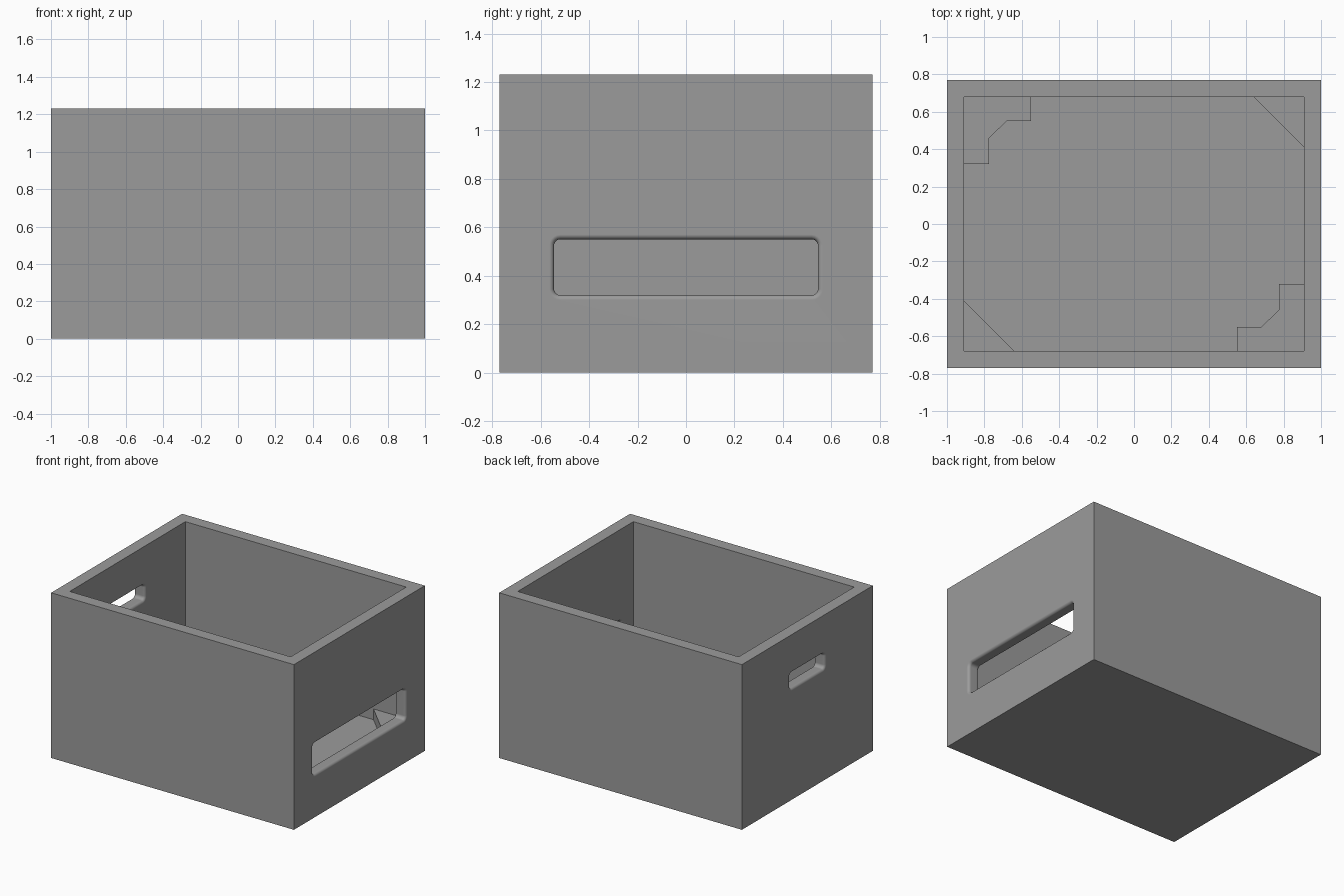
import bpy, bmesh, math

if "Cube" in bpy.data.objects:
    bpy.data.objects.remove(bpy.data.objects["Cube"])

W, D, H = 1.0, 0.77, 1.23        # half width, half depth, height
IX, IY, FLOOR = 0.91, 0.68, 0.17  # inner half width, half depth, floor level
BLOCK_TOP = 0.25

grey = bpy.data.materials.new("grey")
grey.diffuse_color = (0.33, 0.33, 0.33, 1)
grey.use_nodes = True
grey.node_tree.nodes["Principled BSDF"].inputs["Base Color"].default_value = grey.diffuse_color


def make_object(name, bm):
    bmesh.ops.recalc_face_normals(bm, faces=bm.faces)
    mesh = bpy.data.meshes.new(name)
    bm.to_mesh(mesh)
    bm.free()
    mesh.materials.append(grey)
    obj = bpy.data.objects.new(name, mesh)
    bpy.context.collection.objects.link(obj)
    return obj


def loft(name, rings):
    """Closed solid through rings that have equal point counts."""
    bm = bmesh.new()
    loops = [[bm.verts.new(p) for p in ring] for ring in rings]
    n = len(loops[0])
    for a, b in zip(loops, loops[1:]):
        for i in range(n):
            j = (i + 1) % n
            bm.faces.new((a[i], a[j], b[j], b[i]))
    bm.faces.new(loops[0])
    bm.faces.new(loops[-1])
    return make_object(name, bm)


def prism(name, outline, z0, z1):
    return loft(name, [[(x, y, z) for x, y in outline] for z in (z0, z1)])


def rectangle(hx, hy):
    return [(-hx, -hy), (hx, -hy), (hx, hy), (-hx, hy)]


def slot_ring(x, half_y, z0, z1, grow, radius=0.025, seg=5):
    """Rounded rectangle in the yz plane, grown outward by an offset."""
    ring = []
    zc, hz = (z0 + z1) / 2, (z1 - z0) / 2
    for k, (sy, sz) in enumerate(((1, 1), (-1, 1), (-1, -1), (1, -1))):
        for i in range(seg + 1):
            a = math.pi / 2 * (k + i / seg)
            r = radius + grow
            ring.append((x, sy * (half_y - radius) + r * math.cos(a),
                         zc + sz * (hz - radius) + r * math.sin(a)))
    return ring


def slot_cutter(name, side, half_y, z0, z1, fillet=0.02, seg=5):
    """Slot whose rims flare into rounded edges on both wall faces."""
    steps = [(IX - 0.05, fillet)]
    for i in range(seg + 1):
        a = math.pi / 2 * i / seg
        steps.append((IX + fillet * (1 - math.cos(a)), fillet * (1 - math.sin(a))))
    steps += [(IX + W - x, g) for x, g in reversed(steps)]
    return loft(name, [slot_ring(side * x, half_y, z0, z1, g) for x, g in steps])


# Box body: outer block, cavity and two hand slots
body = prism("box_body", rectangle(W, D), 0, H)
cutters = [
    prism("cavity_cutter", rectangle(IX, IY), FLOOR, H + 0.2),
    slot_cutter("right_slot_cutter", 1, 0.545, 0.32, 0.55),
    slot_cutter("left_slot_cutter", -1, 0.205, 0.83, 0.945),
]
bpy.context.view_layer.objects.active = body
body.select_set(True)
for cutter in cutters:
    mod = body.modifiers.new("cut", "BOOLEAN")
    mod.operation = "DIFFERENCE"
    mod.solver = "EXACT"
    mod.object = cutter
    bpy.ops.object.modifier_apply(modifier=mod.name)
    bpy.data.objects.remove(cutter)

# Smooth slot rims while the walls stay flat
bpy.ops.object.shade_smooth_by_angle(angle=math.radians(35))
weighted = body.modifiers.new("flat_walls", "WEIGHTED_NORMAL")
weighted.keep_sharp = True

# Raised corner blocks on the floor: stepped pair and triangular pair
stepped = [(-IX, 0.32), (-0.775, 0.32), (-0.775, 0.46), (-0.68, 0.55),
           (-0.55, 0.55), (-0.55, IY), (-IX, IY)]
triangle = [(0.64, IY), (IX, 0.41), (IX, IY)]
for shape, outline, back, front in (
        ("stepped_block", stepped, "back_left", "front_right"),
        ("triangle_block", triangle, "back_right", "front_left")):
    for place, s in ((back, 1), (front, -1)):
        prism(f"{shape}_{place}", [(s * x, s * y) for x, y in outline],
              FLOOR - 0.01, BLOCK_TOP)
